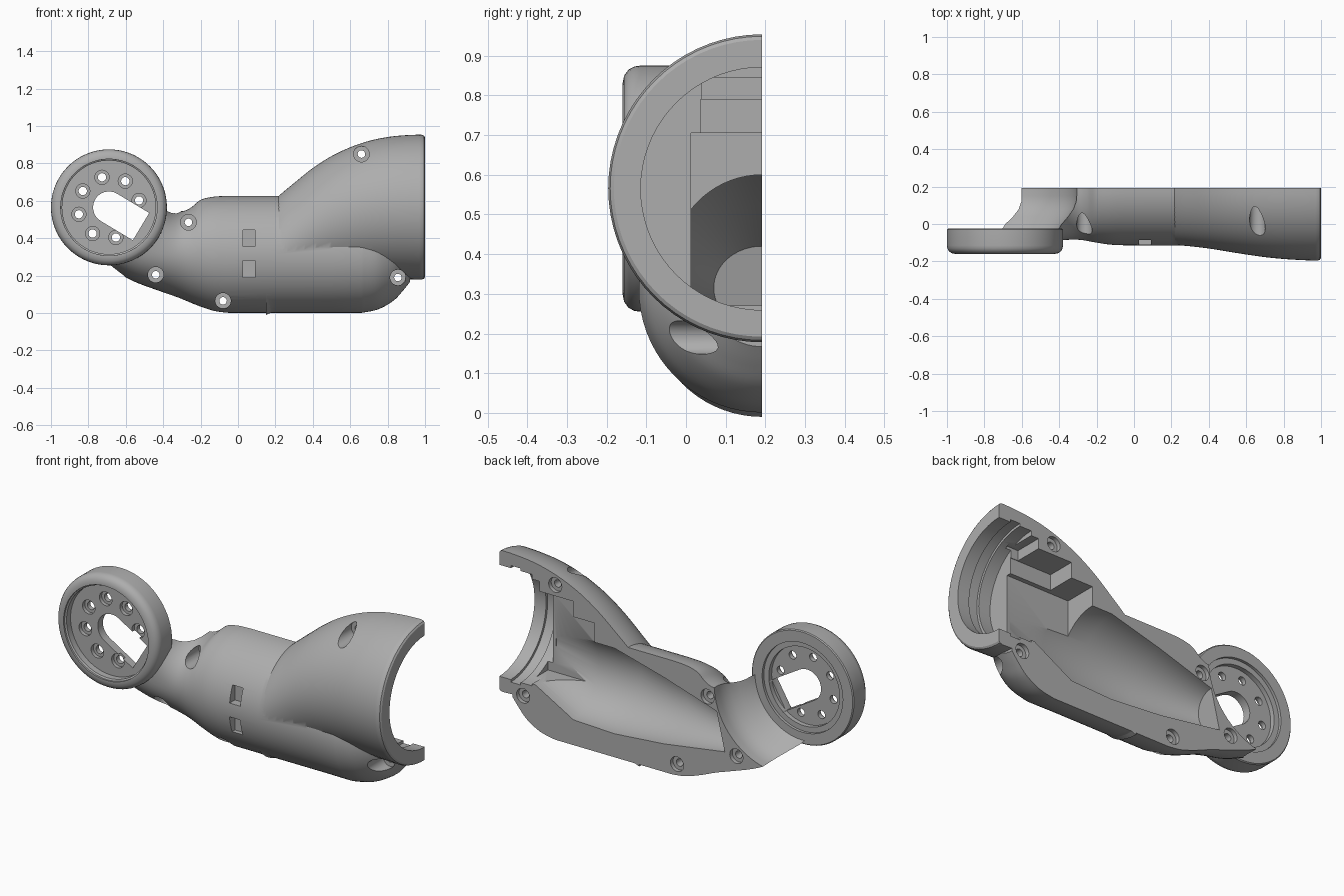
import bpy, bmesh, math
from mathutils import Vector

if "Cube" in bpy.data.objects:
    bpy.data.objects.remove(bpy.data.objects["Cube"])

N = 72
SPLIT = 0.192                     # y of the flat mating plane
HUB = (-0.69, 0.565)              # x, z of the joint disc
MOUTH_Z = 0.565                   # height of the wide socket axis

grey = bpy.data.materials.new("grey plastic")
grey.diffuse_color = (0.42, 0.42, 0.42, 1)
grey.use_nodes = True
grey.node_tree.nodes["Principled BSDF"].inputs["Base Color"].default_value = grey.diffuse_color


def make(name, *solids):
    """One object from closed solids, each a list of equal-length rings."""
    bm = bmesh.new()
    for rings in solids:
        vs = [[bm.verts.new(p) for p in r] for r in rings]
        n = len(vs[0])
        for a, b in zip(vs, vs[1:]):
            for i in range(n):
                j = (i + 1) % n
                bm.faces.new((a[i], a[j], b[j], b[i]))
        bm.faces.new(vs[0])
        bm.faces.new(vs[-1])
    bmesh.ops.recalc_face_normals(bm, faces=bm.faces)
    me = bpy.data.meshes.new(name)
    bm.to_mesh(me)
    bm.free()
    me.materials.append(grey)
    ob = bpy.data.objects.new(name, me)
    bpy.context.collection.objects.link(ob)
    return ob


def combine(target, tool, op='DIFFERENCE'):
    mod = target.modifiers.new("bool", 'BOOLEAN')
    mod.operation, mod.solver, mod.object = op, 'EXACT', tool
    bpy.context.view_layer.objects.active = target
    bpy.ops.object.modifier_apply(modifier=mod.name)
    bpy.data.objects.remove(tool, do_unlink=True)


def spline(rows, steps=5):
    """Smooth interpolation through rows of numbers."""
    rows = [Vector(r) for r in rows]
    out = []
    for i in range(len(rows) - 1):
        p1, p2 = rows[i], rows[i + 1]
        p0 = rows[i - 1] if i else p1
        p3 = rows[i + 2] if i + 2 < len(rows) else p2
        for k in range(steps):
            t = k / steps
            out.append(0.5 * (2 * p1 + (p2 - p0) * t + (2 * p0 - 5 * p1 + 4 * p2 - p3) * t * t
                              + (3 * p1 - p0 - 3 * p2 + p3) * t ** 3))
    return out + [rows[-1]]


def power(v, e):
    return math.copysign(abs(v) ** e, v)


def oval(bx, bz, tx, tz, ymin, e=1.0):
    """Oval ring from a bottom to a top point, ymin deep; e < 1 squares it off."""
    ring = []
    for i in range(N):
        a = 2 * math.pi * i / N
        s = power(math.sin(a), e) / 2
        ring.append(((bx + tx) / 2 + (tx - bx) * s,
                     SPLIT - (SPLIT - ymin) * power(math.cos(a), e),
                     (bz + tz) / 2 + (tz - bz) * s))
    return ring


def round_x(x, z, r):
    return oval(x, z - r, x, z + r, SPLIT - r)


def lathe_y(profile, x, z, n=N):
    """Rings of (radius, y) around an axis parallel to y."""
    return [[(x + r * math.cos(2 * math.pi * i / n), y, z + r * math.sin(2 * math.pi * i / n))
             for i in range(n)] for r, y in profile]


def rod(x, z, r, y0, y1):
    return lathe_y([(r, y0), (r, y1)], x, z, 28)


def prism(outline, y0, y1):
    return [[(x, y, z) for x, z in outline] for y in (y0, y1)]


def block(x0, x1, y0, y1, z0, z1):
    return prism([(x0, z0), (x1, z0), (x1, z1), (x0, z1)], y0, y1)


# forearm tube with rounded heel
heel = [(0.92, 0.145), (0.88, 0.195), (0.83, 0.247), (0.75, 0.292), (0.66, 0.311)]
tube_rings = [round_x(x, 0.312, r) for x, r in spline(heel)]
tube_rings += [oval(x, 0.001, x, 0.626, -0.115) for x in (0.5, 0.2)]
# tapering neck, squaring off toward the joint disc
neck = [(-0.05, 0.001, -0.05, 0.626, -0.114, 1), (-0.13, 0.012, -0.13, 0.622, -0.11, 1),
        (-0.22, 0.042, -0.20, 0.605, -0.098, 1), (-0.32, 0.083, -0.25, 0.565, -0.085, 1),
        (-0.42, 0.118, -0.30, 0.545, -0.085, 0.95), (-0.57, 0.175, -0.36, 0.565, -0.10, 0.78),
        (-0.74, 0.268, -0.41, 0.64, -0.13, 0.62)]
tube_rings += [oval(*s) for s in spline(neck)]
shell = make("arm_shell", tube_rings)

# flared socket, sweeping up from the tube
flare = [(0.15, 0.275, 0.285), (0.22, 0.325, 0.303), (0.30, 0.384, 0.311), (0.40, 0.452, 0.323),
         (0.50, 0.500, 0.339), (0.60, 0.531, 0.355), (0.70, 0.551, 0.369), (0.80, 0.562, 0.379),
         (0.90, 0.566, 0.385), (0.98, 0.566, 0.388)]
flare_rings = [round_x(*s) for s in spline(flare)]
flare_rings += [round_x(0.994, 0.566, 0.383), round_x(1.0, 0.566, 0.374)]
combine(shell, make("flare", flare_rings), 'UNION')

# concave clearance behind the joint disc
clear = [(0.27, -0.045), (0.285, -0.03), (0.305, 0.0), (0.34, 0.04), (0.368, 0.08),
         (0.382, 0.12), (0.385, 0.15), (0.385, 0.7)]
combine(shell, make("clearance", lathe_y(clear, *HUB)))

# joint disc with rounded rim
rim = [(0.265, -0.16), (0.285, -0.156), (0.30, -0.145), (0.308, -0.13), (0.31, -0.115),
       (0.31, -0.03), (0.305, -0.025)]
combine(shell, make("joint_disc", lathe_y(rim, *HUB)), 'UNION')

# flat mating plane
combine(shell, make("split", block(-2, 2, SPLIT, 2, -1, 2)))

# stepped bearing seat in the socket mouth
seat = [(1.1, 0.306), (0.93, 0.306), (0.93, 0.32), (0.87, 0.32), (0.87, 0.306), (0.80, 0.306)]
combine(shell, make("bearing_seat", [round_x(x, MOUTH_Z, r) for x, r in seat]))

# hollow inside of the tube and neck
hollow = [(0.78, 0.27, 0.78, 0.60, 0.01), (0.55, 0.14, 0.55, 0.60, -0.03),
          (0.30, 0.13, 0.30, 0.60, -0.045), (0.0, 0.155, 0.0, 0.52, -0.02),
          (-0.37, 0.21, -0.32, 0.42, 0.07)]
combine(shell, make("hollow", [oval(*s) for s in hollow]))

# stepped motor pockets behind the bearing seat
pockets = [(0.42, 0.83, 0.012, 0.27, 0.705), (0.55, 0.831, 0.037, 0.5, 0.79),
           (0.755, 0.832, 0.04, 0.55, 0.845)]
for x0, x1, y0, z0, z1 in pockets:
    combine(shell, make("pocket", block(x0, x1, y0, 0.4, z0, z1)))

# recesses on both faces of the joint disc
combine(shell, make("front_recess", lathe_y([(0.258, -0.3), (0.258, -0.15), (0.25, -0.145),
                                             (0.25, -0.11)], *HUB)))
combine(shell, make("back_recess", lathe_y([(0.245, 0.0), (0.245, -0.04), (0.215, -0.04),
                                            (0.215, -0.065)], *HUB)))

# ring of joint screw holes with countersinks
ring = [(HUB[0] + 0.165 * math.cos(math.radians(13 + 45 * k)),
         HUB[1] + 0.165 * math.sin(math.radians(13 + 45 * k))) for k in range(7)]
combine(shell, make("joint_counterbores", *[rod(x, z, 0.038, -0.3, -0.09) for x, z in ring]))
combine(shell, make("joint_holes", *[rod(x, z, 0.022, -0.3, -0.03) for x, z in ring]))

# cable slot through the disc, round at one end
c, s = math.cos(math.radians(-31)), math.sin(math.radians(-31))
slot = [(0.20, -0.085), (0.20, 0.085)]
slot += [(0.085 * math.cos(math.radians(a)), 0.085 * math.sin(math.radians(a)))
         for a in range(90, 271, 12)]
slot = [(HUB[0] + u * c - v * s, HUB[1] + u * s + v * c) for u, v in slot]
combine(shell, make("cable_slot", prism(slot, -0.3, 0.0)))

# housing screws: front counterbore, through hole and back seat
screws = [(0.66, 0.85), (0.855, 0.19), (-0.265, 0.485), (-0.08, 0.065), (-0.44, 0.205)]
combine(shell, make("counterbores", *[rod(x, z, 0.042, -0.4, 0.10) for x, z in screws]))
combine(shell, make("screw_holes", *[rod(x, z, 0.02, -0.4, 0.4) for x, z in screws]))
combine(shell, make("nut_seats", *[rod(x, z, 0.04, 0.17, 0.4) for x, z in screws]))

# two strap windows on the front
combine(shell, make("windows", *[block(0.027, 0.092, -0.3, -0.065, z, z + 0.09)
                                 for z in (0.355, 0.19)]))

# smooth curved skin, crisp machined edges
bpy.ops.object.select_all(action='DESELECT')
shell.select_set(True)
bpy.context.view_layer.objects.active = shell
bpy.ops.object.shade_smooth_by_angle(angle=math.radians(32))
